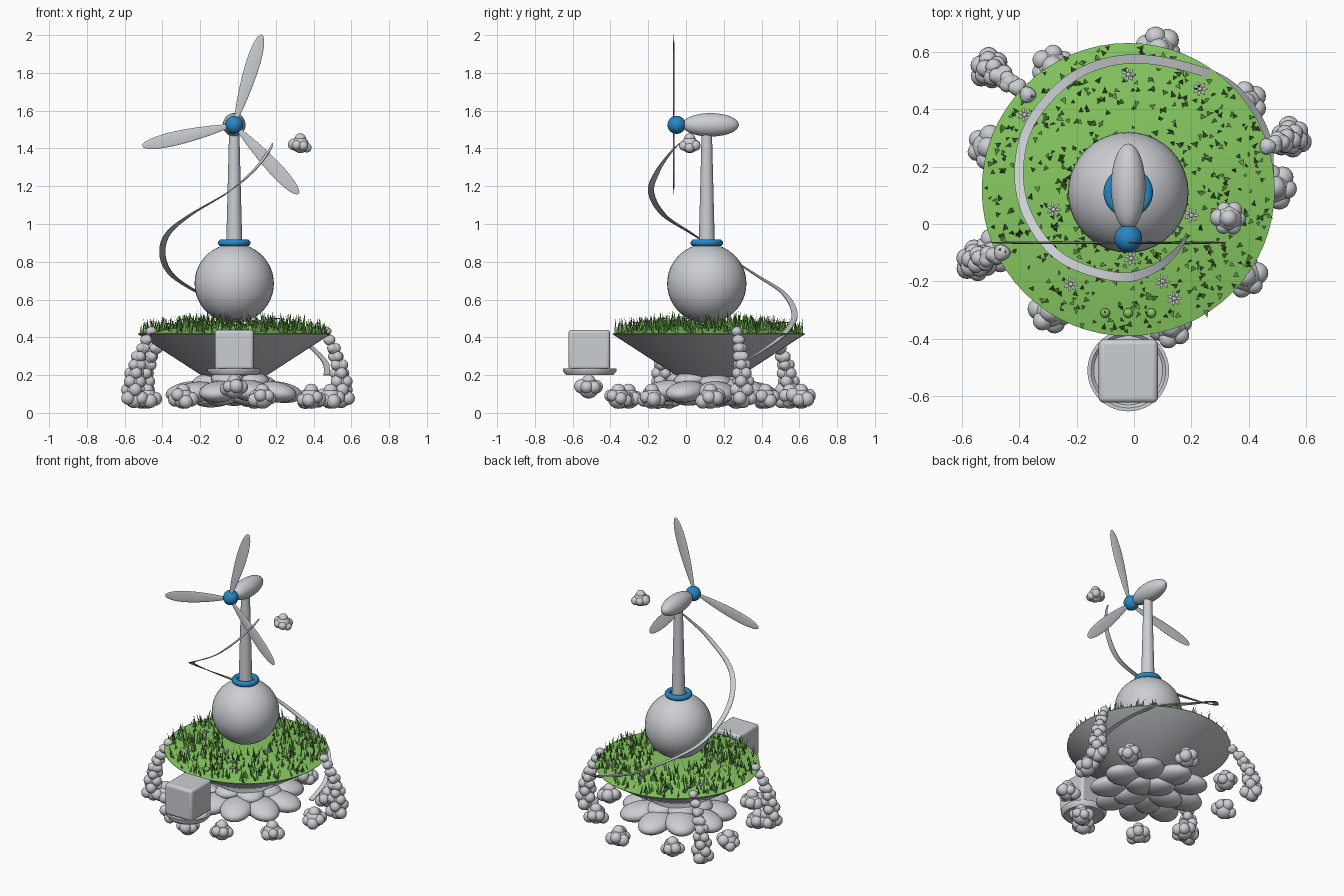
import bpy, bmesh, random
from math import pi, sin, cos, radians, sqrt, hypot
from mathutils import Vector, Matrix

random.seed(4)
if "Cube" in bpy.data.objects:
    bpy.data.objects.remove(bpy.data.objects["Cube"])


def material(name, rgb):
    m = bpy.data.materials.new(name)
    m.use_nodes = True
    m.diffuse_color = (*rgb, 1)
    m.node_tree.nodes["Principled BSDF"].inputs["Base Color"].default_value = (*rgb, 1)
    return m


GREY = material("pale grey", (0.6, 0.62, 0.65))
GREEN = material("meadow green", (0.24, 0.58, 0.12))
BLADE = material("grass blade green", (0.13, 0.36, 0.06))
BLUE = material("blue", (0.02, 0.24, 0.55))

CX, CY, RIM, RIM_Z = -0.02, 0.12, 0.51, 0.42
AXIS_Y = 0.11
HUB = Vector((CX, -0.05, 1.525))


def finish(bm, name, mat, smooth=True):
    me = bpy.data.meshes.new(name)
    bm.to_mesh(me)
    bm.free()
    me.materials.append(mat)
    ob = bpy.data.objects.new(name, me)
    bpy.context.collection.objects.link(ob)
    if smooth:
        bpy.ops.object.select_all(action='DESELECT')
        bpy.context.view_layer.objects.active = ob
        ob.select_set(True)
        bpy.ops.object.shade_smooth_by_angle(angle=radians(40))
    return ob


def ball(bm, pos, size, rot=None, seg=20):
    """Add an ellipsoid; size is a radius or three semi-axes."""
    size = size if isinstance(size, tuple) else (size,) * 3
    mat = Matrix.Translation(pos) @ (rot or Matrix()) @ Matrix.Diagonal((*size, 1))
    return bmesh.ops.create_uvsphere(bm, u_segments=seg, v_segments=seg // 2 + 2, radius=1, matrix=mat)["verts"]


def single_ball(name, mat, pos, size):
    bm = bmesh.new()
    ball(bm, pos, size, seg=40)
    return finish(bm, name, mat)


def lathe(name, mat, profile, x, y, steps=64):
    """Spin a (radius, height) profile around a vertical axis."""
    bm = bmesh.new()
    vs = [bm.verts.new((x + r, y, z)) for r, z in profile]
    es = [bm.edges.new(p) for p in zip(vs, vs[1:])]
    bmesh.ops.spin(bm, geom=vs + es, cent=(x, y, 0), axis=(0, 0, 1), angle=2 * pi, steps=steps)
    bmesh.ops.remove_doubles(bm, verts=bm.verts, dist=1e-4)
    bmesh.ops.recalc_face_normals(bm, faces=bm.faces)
    return finish(bm, name, mat)


def cluster(name, pos, r):
    """A lumpy boulder: one core ball with smaller balls around it."""
    bm = bmesh.new()
    pos = Vector(pos)
    ball(bm, pos, r * 0.72)
    turn = random.uniform(0, 6)
    for i in range(6):
        a = turn + i * pi / 3
        off = Vector((cos(a), sin(a), random.uniform(-0.5, 0.45)))
        ball(bm, pos + off * r * 0.55, r * random.uniform(0.4, 0.52))
    ball(bm, pos + Vector((0, 0, r * 0.5)), r * 0.48)
    return finish(bm, name, GREY)


def ground(x, y):
    d = hypot(x - CX, y - CY) / RIM
    return RIM_Z + 0.05 * max(0, 1 - d * d)


# Floating island: bowl beneath, gently domed lawn on top
lathe("island_bowl", GREY, [(0, 0.19), (0.16, 0.19), (RIM, RIM_Z - 0.003)], CX, CY)
lathe("lawn", GREEN, [(RIM, RIM_Z - 0.003)] +
      [(RIM * t / 8, ground(CX + RIM * t / 8, CY)) for t in range(8, -1, -1)], CX, CY)

# Grass blades
bm = bmesh.new()
for _ in range(560):
    a, r = random.uniform(0, 2 * pi), RIM * 0.98 * sqrt(random.uniform(0.1, 1))
    x, y = CX + r * cos(a), CY + r * sin(a)
    base = Vector((x, y, ground(x, y) - 0.004))
    b = random.uniform(0, 2 * pi)
    side = Vector((cos(b), sin(b), 0)) * random.uniform(0.007, 0.011)
    lean = Vector((-sin(b), cos(b), 0)) * random.uniform(0.008, 0.028)
    tip = base + lean + Vector((0, 0, random.uniform(0.035, 0.085)))
    bm.faces.new([bm.verts.new(p) for p in (base - side, base + side, tip)])
finish(bm, "grass_blades", BLADE, smooth=False)

# Daisies and three little bushes
bm = bmesh.new()
for x, y in [(0.2, 0.03), (0.23, 0.47), (-0.02, 0.52), (-0.38, 0.38), (-0.28, 0.05),
             (-0.22, -0.21), (0.1, -0.2), (0.14, -0.26), (-0.01, -0.12)]:
    c = Vector((x, y, ground(x, y) + 0.04))
    ball(bm, c, (0.008, 0.008, 0.006), seg=10)
    ball(bm, c - Vector((0, 0, 0.02)), (0.002, 0.002, 0.022), seg=6)
    for k in range(7):
        rot = Matrix.Rotation(k * 2 * pi / 7, 4, 'Z')
        ball(bm, c + rot @ Vector((0.016, 0, 0)), (0.01, 0.005, 0.003), rot, 8)
finish(bm, "daisies", GREY)
bm = bmesh.new()
for x in (-0.1, -0.02, 0.06):
    ball(bm, (x, -0.31, ground(x, -0.31) + 0.012), 0.017, seg=14)
finish(bm, "small_bushes", GREEN)

# Globe, collar, tower and turbine head
single_ball("globe", GREY, (CX, AXIS_Y, 0.685), 0.21)
lathe("collar", BLUE, [(0.068 + 0.018 * cos(k * pi / 8), 0.9 + 0.018 * sin(k * pi / 8))
                       for k in range(17)], CX, AXIS_Y, 48)
lathe("tower", GREY, [(0, 0.87), (0.043, 0.87), (0.027, 1.5), (0, 1.5)], CX, AXIS_Y, 32)
single_ball("nacelle", GREY, (CX, 0.13, 1.525), (0.06, 0.15, 0.062))
single_ball("hub", BLUE, HUB, 0.048)

# Three slim blades, broader toward the tip
for i in range(3):
    bm = bmesh.new()
    for v in ball(bm, (0.255, 0, 0), (0.245, 0.005, 0.036), seg=28):
        v.co.z *= 0.6 + 1.5 * v.co.x
    rot = Matrix.Rotation(-radians(73 + 120 * i), 4, 'Y')
    bm.transform(Matrix.Translation((HUB.x, -0.065, HUB.z)) @ rot)
    finish(bm, f"turbine_blade_{i + 1}", GREY)

# Spiral ribbon winding up from below the island
path = [Vector(p) for p in [
    (0.47, 0.12, 0.2), (0.46, 0.3, 0.27), (0.37, 0.45, 0.36), (0.24, 0.53, 0.43),
    (0, 0.575, 0.52), (-0.2, 0.52, 0.63), (-0.35, 0.37, 0.73), (-0.4, 0.2, 0.84),
    (-0.37, 0.03, 0.95), (-0.25, -0.12, 1.05), (-0.05, -0.185, 1.17), (0.08, -0.15, 1.28),
    (0.16, -0.08, 1.38), (0.185, -0.03, 1.43)]]
pts = []
for i in range(len(path) - 1):
    p0, p1, p2, p3 = [path[min(max(i + k, 0), len(path) - 1)] for k in (-1, 0, 1, 2)]
    for s in range(8):
        t = s / 8
        pts.append(0.5 * (2 * p1 + (p2 - p0) * t + (2 * p0 - 5 * p1 + 4 * p2 - p3) * t ** 2
                          + (3 * p1 - p0 - 3 * p2 + p3) * t ** 3))
bm = bmesh.new()
rows = []
for i, p in enumerate(pts):
    d = pts[min(i + 1, len(pts) - 1)] - pts[max(i - 1, 0)]
    side = Vector((-d.y, d.x, 0)).normalized()
    half = 0.016 * min(1, 0.2 + (len(pts) - 1 - i) / 22)
    up = Vector((0, 0, 0.003))
    rows.append([bm.verts.new(p + side * half * a + up * b)
                 for a, b in ((1, 1), (-1, 1), (-1, -1), (1, -1))])
for r0, r1 in zip(rows, rows[1:]):
    for k in range(4):
        bm.faces.new((r0[k], r0[(k + 1) % 4], r1[(k + 1) % 4], r1[k]))
bm.faces.new(rows[0])
bm.faces.new(rows[-1])
bmesh.ops.recalc_face_normals(bm, faces=bm.faces)
finish(bm, "spiral_ribbon", GREY)

# Flattened stones under the island
bm = bmesh.new()
for count, radius, z, size in ((9, 0.24, 0.115, (0.13, 0.1, 0.055)),
                               (6, 0.12, 0.175, (0.11, 0.09, 0.045)),
                               (5, 0.1, 0.09, (0.12, 0.09, 0.05))):
    for i in range(count):
        rot = Matrix.Rotation(2 * pi * (i + 0.25) / count, 4, 'Z')
        pos = Vector((CX, CY, z + random.uniform(-0.012, 0.012))) + rot @ Vector((radius, 0, 0))
        ball(bm, pos, size, rot @ Matrix.Rotation(radians(8), 4, 'Y'), 24)
finish(bm, "under_stones", GREY)

# Ring of boulders, the platform boulder and a small cloud
for i, deg in enumerate((1, 37, 78, 121, 163, 205, 238, 287, 323)):
    a = radians(deg)
    cluster(f"boulder_{i + 1}", (CX + 0.51 * cos(a), CY + 0.5 * sin(a), 0.078), 0.078)
cluster("platform_boulder", (CX, -0.515, 0.13), 0.075)
cluster("cloud", (0.33, 0.02, 1.42), 0.062)

# Three stacks of balls hanging from the rim
for name, top, low in (("left_ball_stack", (0.465, 0.27, 0.43), (0.545, 0.3, 0.07)),
                       ("front_right_ball_stack", (-0.46, -0.1, 0.43), (-0.55, -0.13, 0.07)),
                       ("back_right_ball_stack", (-0.37, 0.45, 0.43), (-0.5, 0.54, 0.07))):
    bm = bmesh.new()
    top, low = Vector(top), Vector(low)
    out = (low - top) * Vector((1, 1, 0)).length * 0.25
    out.z = 0
    for i in range(9):
        t = i / 8
        c = top.lerp(low, t) + out * sin(pi * t)
        r = 0.027 + 0.018 * t
        ball(bm, c, r)
        for k in (0, 2.1, 4.2):
            off = Vector((cos(k + i), sin(k + i), 0.2)) * r * (0.3 + 0.6 * t)
            ball(bm, c + off, r * 0.8, seg=16)
    finish(bm, name, GREY)

# Front platform: round dish carrying a softened box
lathe("dish", GREY, [(0, 0.2), (0.125, 0.2), (0.142, 0.222), (0.142, 0.234),
                     (0.13, 0.234), (0.12, 0.225), (0, 0.225)], CX, -0.51)
bm = bmesh.new()
bmesh.ops.create_cube(bm, size=1, matrix=Matrix.Translation((CX, -0.512, 0.334))
                      @ Matrix.Diagonal((0.206, 0.22, 0.212, 1)))
box = finish(bm, "box", GREY)
bevel = box.modifiers.new("soft_edges", 'BEVEL')
bevel.width, bevel.segments = 0.018, 4
